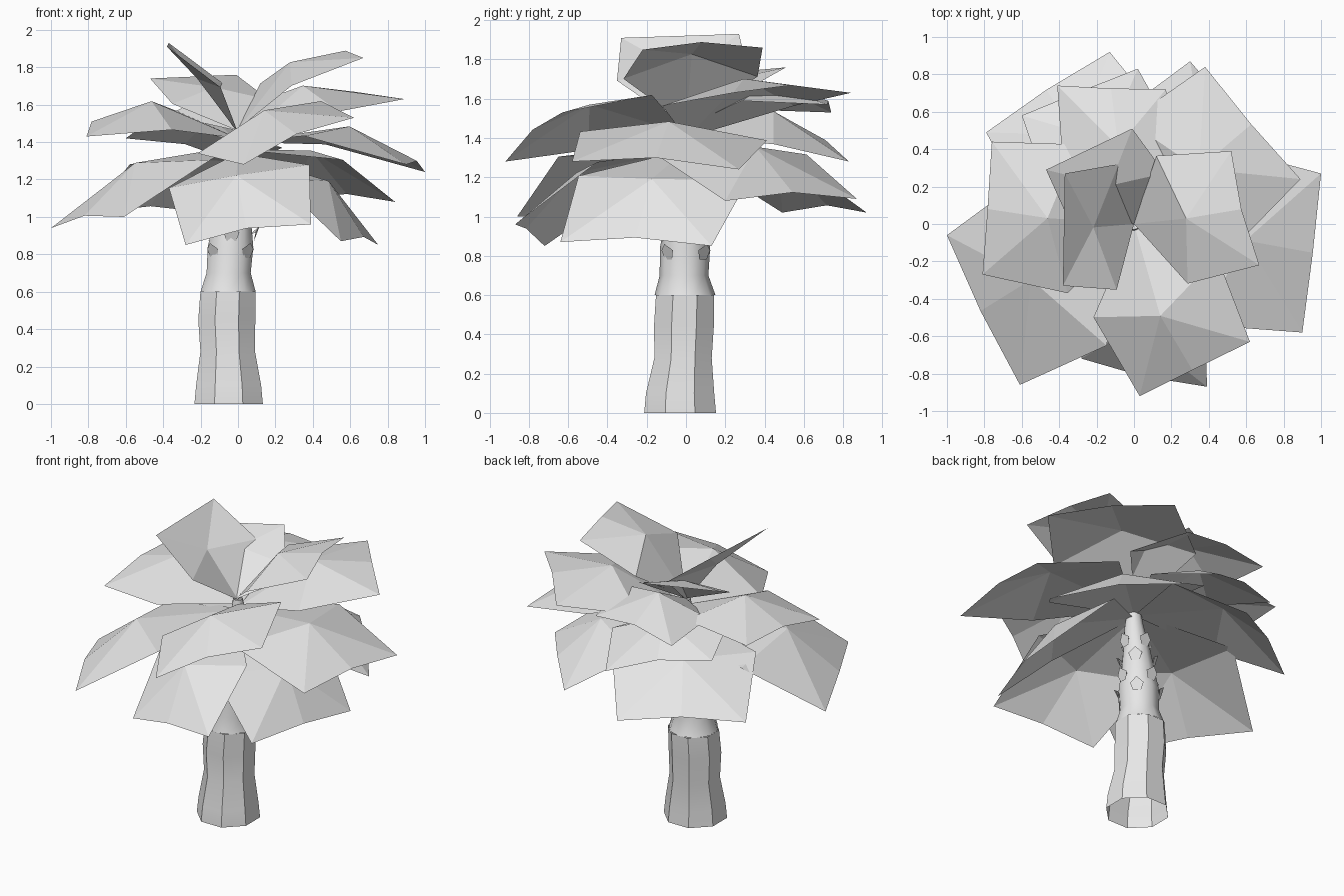
import bpy, math
from math import sin, cos, tau
from mathutils import Vector

cube = bpy.data.objects.get("Cube")
if cube:
    bpy.data.objects.remove(cube)

# One plain grey for the whole tree
grey = bpy.data.materials.new("plain_grey")
grey.use_nodes = True
colour = (0.8, 0.8, 0.8, 1)
grey.diffuse_color = colour
grey.node_tree.nodes["Principled BSDF"].inputs["Base Color"].default_value = colour


def make_object(name, verts, faces, smooth_angle=None):
    mesh = bpy.data.meshes.new(name)
    mesh.from_pydata([tuple(v) for v in verts], [], faces)
    mesh.materials.append(grey)
    mesh.update()
    obj = bpy.data.objects.new(name, mesh)
    bpy.context.collection.objects.link(obj)
    if smooth_angle:
        bpy.ops.object.select_all(action="DESELECT")
        obj.select_set(True)
        bpy.context.view_layer.objects.active = obj
        bpy.ops.object.shade_smooth_by_angle(angle=math.radians(smooth_angle))
    return obj


def tube(name, rings, sides, smooth_angle):
    """Loft open round rings given as (centre x, centre y, z, radius)."""
    verts, faces = [], []
    for x, y, z, radius in rings:
        for i in range(sides):
            a = tau * (i + 0.5) / sides
            verts.append((x + radius * cos(a), y + radius * sin(a), z))
    for r in range(len(rings) - 1):
        for i in range(sides):
            j = (i + 1) % sides
            low, high = r * sides, (r + 1) * sides
            faces.append((low + i, low + j, high + j, high + i))
    return make_object(name, verts, faces, smooth_angle)


# Faceted lower trunk, open underneath
tube("lower_trunk", [
    (-0.05, -0.03, 0, 0.198), (-0.05, -0.03, 0.1, 0.188),
    (-0.055, -0.015, 0.28, 0.158), (-0.06, -0.01, 0.45, 0.165),
    (-0.053, -0.005, 0.6, 0.16)], 8, 30)

# Rounder stem that narrows into the crown
tube("upper_stem", [
    (-0.053, -0.005, 0.6, 0.155), (-0.05, -0.01, 0.7, 0.124),
    (-0.04, -0.005, 0.84, 0.128), (-0.03, 0, 0.98, 0.105),
    (-0.02, 0, 1.12, 0.085), (0, 0, 1.28, 0.06), (0, 0, 1.46, 0.03)], 10, 60)


# Rings of small husks standing out from the stem
def husk_ring(name, centre_x, z, radius, turn):
    verts, faces = [], []
    outline = [(-0.6, 0, 0), (0.6, 0, 0), (1, 0.6, 0.3), (0, 1, 1), (-1, 0.6, 0.3)]
    count = 4
    for k in range(count):
        a = tau * k / count + turn
        out, side = Vector((cos(a), sin(a), 0)), Vector((-sin(a), cos(a), 0))
        base = Vector((centre_x, 0, z)) + out * radius
        start = len(verts)
        for across, up, lean in outline:
            verts.append(base + side * across * 0.042 + out * lean * 0.03
                         + Vector((0, 0, up * 0.08)))
        verts.append(base - out * 0.03 + Vector((0, 0, 0.03)))
        faces.append(tuple(start + i for i in range(5)))
        faces += [(start + 3, start + 2, start + 5), (start + 4, start + 3, start + 5)]
    make_object(name, verts, faces)


husk_ring("husks_low", -0.04, 0.78, 0.124, -0.8)
husk_ring("husks_middle", -0.035, 0.87, 0.12, 0)
husk_ring("husks_high", -0.025, 1.0, 0.1, -0.8)
husk_ring("husks_top", -0.015, 1.12, 0.082, 0)


# A broad folded leaf from its root height and two outer corners;
# the lifts raise its shoulders, mid rib and rib end off the flat
def leaf(name, root_z, corner_a, corner_b, shoulder_lift=0.07, rib_lift=0.17, end_lift=0.04):
    root, a, b = Vector((0, 0, root_z)), Vector(corner_a), Vector(corner_b)
    end, half = (a + b) / 2, (a - b) / 2
    normal = (end - root).cross(half).normalized()
    flip = normal.z < 0
    if flip:
        normal = -normal
    shoulder = root.lerp(end, 0.42) + normal * shoulder_lift
    verts = [root,
             shoulder + half * 1.12, shoulder - half * 1.12,
             root.lerp(end, 0.6) + normal * rib_lift,
             a, end + normal * end_lift, b]
    faces = [(0, 3, 1), (0, 2, 3), (1, 3, 4), (3, 5, 4), (3, 2, 6), (3, 6, 5)]
    if not flip:
        faces = [f[::-1] for f in faces]
    make_object(name, verts, faces)


# Raised leaves at the top of the crown
leaf("top_leaf_left", 1.47, (0.52, 0.39, 1.86), (0.67, -0.22, 1.85), 0.09, 0.15)
leaf("top_leaf_right", 1.45, (-0.38, -0.33, 1.91), (-0.37, 0.27, 1.93), 0.09, 0.01, 0)
leaf("top_leaf_back", 1.46, (-0.47, 0.29, 1.74), (-0.01, 0.51, 1.76), 0.04, 0.07, 0)

# Spreading leaves in the middle
leaf("middle_leaf_back", 1.46, (-0.41, 0.74, 1.53), (0.17, 0.72, 1.57))
leaf("middle_leaf_back_left", 1.4, (0.38, 0.84, 1.63), (0.89, 0.24, 1.63))
leaf("middle_leaf_right", 1.42, (-0.76, 0.44, 1.51), (-0.81, -0.27, 1.43))
leaf("middle_leaf_front", 1.42, (0.03, -0.92, 1.28), (0.62, -0.63, 1.53))
leaf("middle_leaf_left", 1.4, (1.0, 0.27, 1.24), (0.9, -0.58, 1.28))
leaf("middle_leaf_back_right", 1.4, (0.02, 0.83, 1.28), (-0.6, 0.58, 1.42))

# Drooping leaves at the bottom
leaf("low_leaf_front_right", 1.38, (-1.0, -0.06, 0.94), (-0.61, -0.86, 1.0))
leaf("low_leaf_left", 1.34, (0.55, -0.64, 0.87), (0.75, 0.13, 0.85))
leaf("low_leaf_front", 1.34, (-0.28, -0.72, 0.85), (0.39, -0.87, 0.96))
leaf("low_leaf_back_right", 1.36, (-0.13, 0.92, 1.02), (-0.79, 0.49, 1.02))
leaf("low_leaf_back_left", 1.36, (0.84, 0.2, 1.08), (0.3, 0.87, 1.09))
